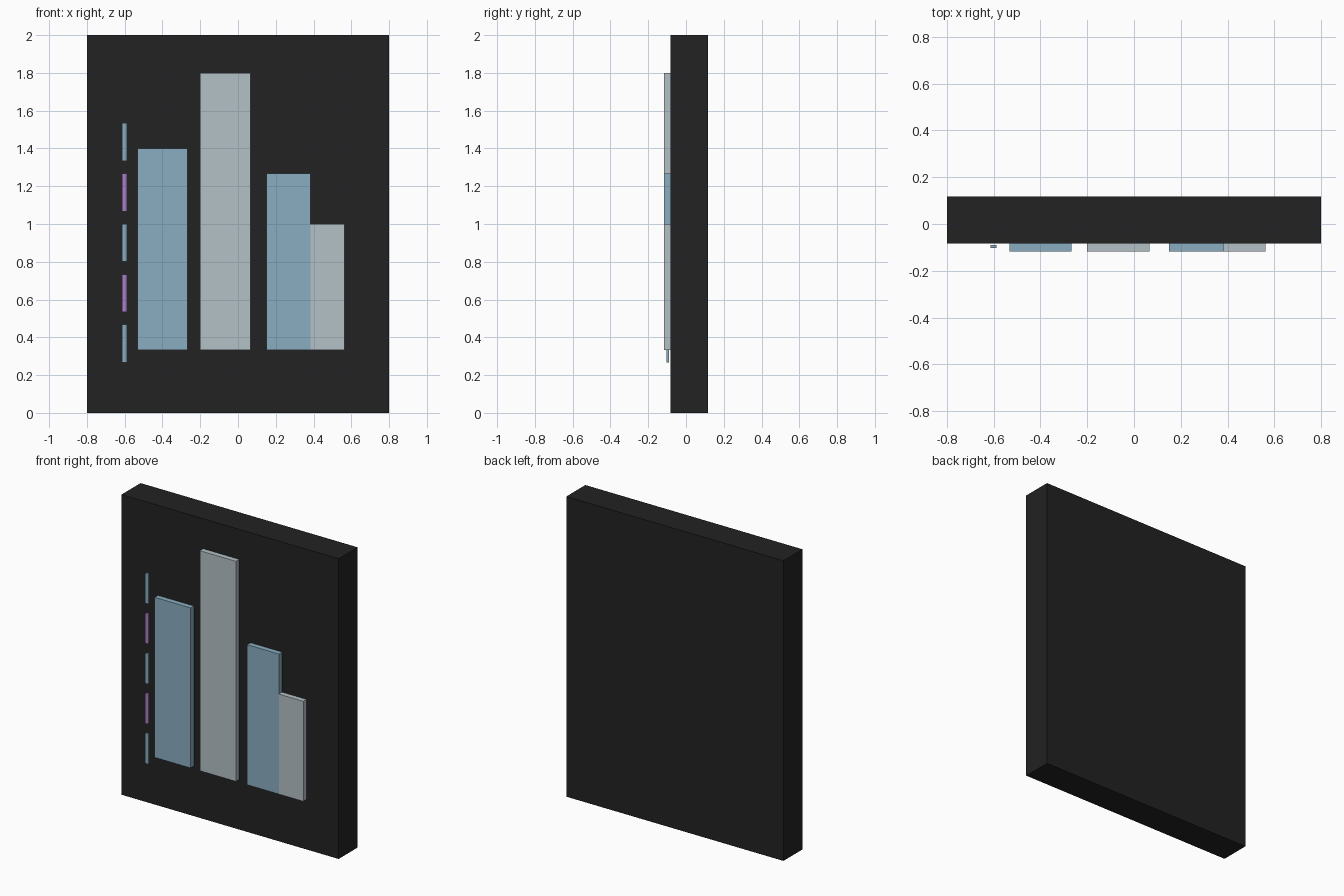
import bpy
import bmesh
from mathutils import Matrix, Vector

cube = bpy.data.objects.get("Cube")
if cube:
    bpy.data.objects.remove(cube, do_unlink=True)


def material(name, rgb):
    mat = bpy.data.materials.new(name)
    mat.use_nodes = True
    color = (*rgb, 1)
    mat.diffuse_color = color
    mat.node_tree.nodes["Principled BSDF"].inputs["Base Color"].default_value = color
    return mat


def box(name, x, y, z, mat):
    """Box spanning the (low, high) range on each axis."""
    low, high = (Vector(c) for c in zip(x, y, z))
    bm = bmesh.new()
    bmesh.ops.create_cube(bm, size=1, matrix=Matrix.LocRotScale(
        (low + high) / 2, None, high - low))
    mesh = bpy.data.meshes.new(name)
    bm.to_mesh(mesh)
    bm.free()
    mesh.materials.append(mat)
    obj = bpy.data.objects.new(name, mesh)
    bpy.context.collection.objects.link(obj)
    return obj


charcoal = material("charcoal", (0.016, 0.016, 0.016))
blue = material("dusty_blue", (0.254, 0.423, 0.539))
grey = material("pale_grey", (0.456, 0.533, 0.571))
purple = material("soft_purple", (0.402, 0.216, 0.578))

# Backing panel
FRONT = -0.083
box("panel", (-0.8, 0.8), (FRONT, 0.117), (0, 2), charcoal)

# Raised bars sharing one baseline
BARS = [
    ("wide_blue_bar", -0.533, -0.267, 1.4, blue),
    ("tall_grey_bar", -0.2, 0.067, 1.8, grey),
    ("narrow_blue_bar", 0.15, 0.383, 1.267, blue),
    ("short_grey_bar", 0.383, 0.563, 1.0, grey),
]
for name, left, right, top, mat in BARS:
    box(name, (left, right), (-0.117, FRONT), (0.333, top), mat)

# Column of thin dashes in alternating colours
for i in range(5):
    base = 0.267 + i * 0.2667
    box(f"dash_{i + 1}", (-0.613, -0.588), (-0.103, -0.09),
        (base, base + 0.2), purple if i % 2 else blue)
